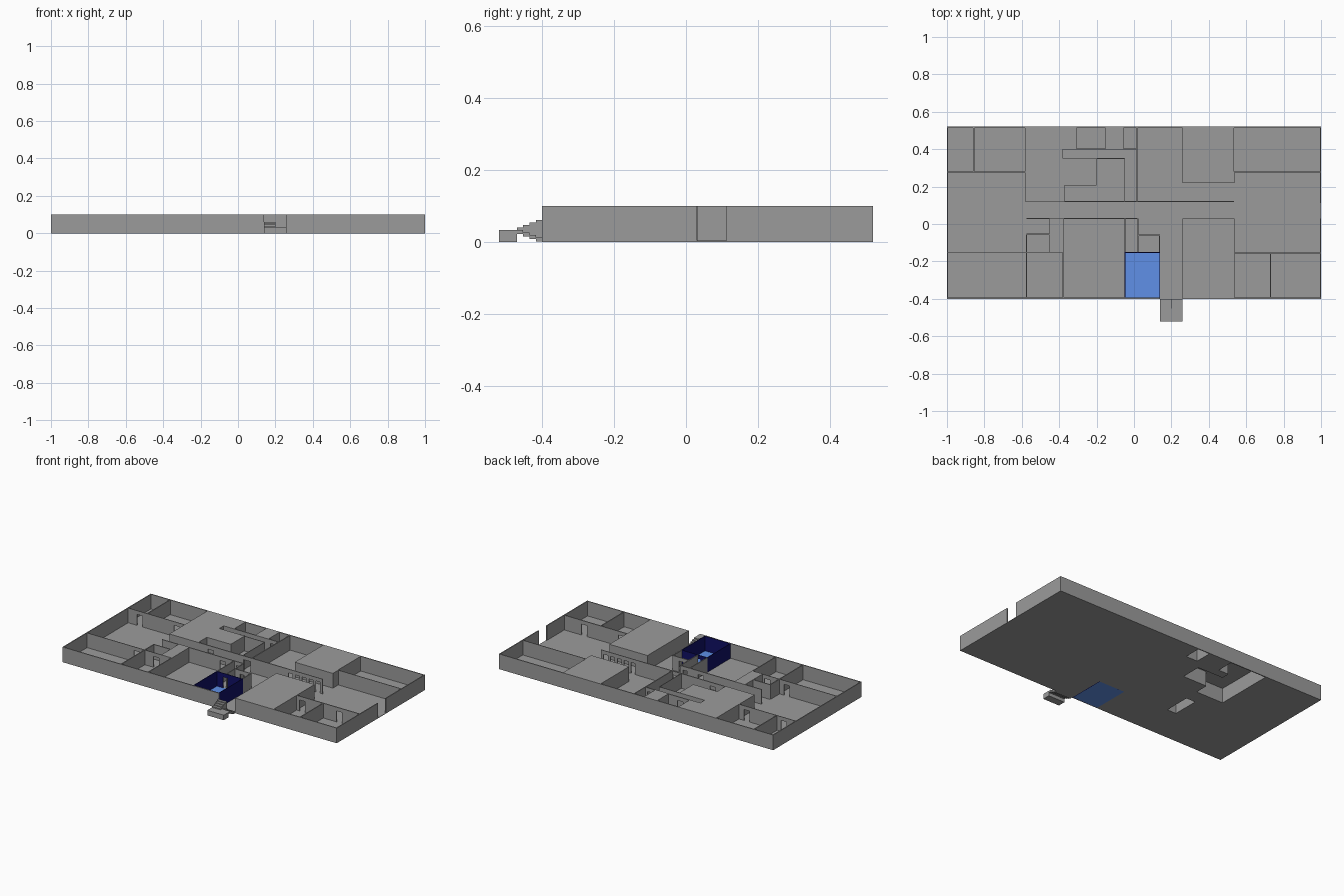
import bpy, bmesh

if "Cube" in bpy.data.objects:
    bpy.data.objects.remove(bpy.data.objects["Cube"])

H = 0.1      # wall height
D = 0.075    # door height
T = 0.006    # wall thickness
F = 0.003    # slab thickness


def material(name, rgb):
    m = bpy.data.materials.new(name)
    m.diffuse_color = (*rgb, 1)
    m.use_nodes = True
    m.node_tree.nodes["Principled BSDF"].inputs["Base Color"].default_value = m.diffuse_color
    return m


grey = material("mid_grey", (0.33, 0.33, 0.33))
blue = material("light_blue", (0.115, 0.28, 0.8))
navy = material("navy", (0.005, 0.005, 0.13))


def boxes(name, items, mat=grey):
    """One object made of axis-aligned boxes (x0, y0, x1, y1, z0, z1)."""
    bm = bmesh.new()
    for x0, y0, x1, y1, z0, z1 in items:
        v = bmesh.ops.create_cube(bm, size=1)["verts"]
        bmesh.ops.scale(bm, verts=v, vec=(x1 - x0, y1 - y0, z1 - z0))
        bmesh.ops.translate(bm, verts=v, vec=((x0 + x1) / 2, (y0 + y1) / 2, (z0 + z1) / 2))
    me = bpy.data.meshes.new(name)
    bm.to_mesh(me)
    bm.free()
    ob = bpy.data.objects.new(name, me)
    bpy.context.collection.objects.link(ob)
    me.materials.append(mat)
    return ob


def wall_x(y, x0, x1, doors=(), t=T, head=D):
    """Wall running along x with doors (start, end); head is the door height."""
    out, a = [], x0
    for d0, d1 in list(doors) + [(x1, x1)]:
        if d0 > a:
            out.append((a, y - t / 2, d0, y + t / 2, 0, H))
        if d1 > d0 and head < H:
            out.append((d0, y - t / 2, d1, y + t / 2, head, H))
        a = d1
    return out


def wall_y(x, y0, y1, doors=(), t=T, head=D):
    """Wall running along y."""
    return [(x - t / 2, b[0], x + t / 2, b[2], b[4], b[5])
            for b in wall_x(0, y0, y1, doors, t, head)]


def slab(rects, z0, z1):
    return [(*r, z0, z1) for r in rects]


# Floors, leaving the service voids open below
boxes("floor", slab([
    (-1, -.4, -.58, .52), (.535, -.4, 1, .52), (.02, .12, .535, .52),
    (-.58, -.4, -.45, .12), (-.45, -.4, -.38, -.15), (-.45, .03, -.38, .12),
    (-.38, -.4, -.05, .12), (-.05, -.15, .14, .12), (.14, -.4, .535, .12),
    (-.375, .12, -.2, .21), (-.2, .12, .02, .35), (-.385, .35, .02, .4),
    (-.31, .4, -.15, .52), (-.06, .4, .02, .52)], 0, F))

# Flat caps over the voids
boxes("void_caps", slab([
    (-.58, .12, -.375, .35), (-.375, .21, -.2, .35), (-.58, .35, -.385, .4),
    (-.58, .4, -.31, .52), (-.15, .4, -.06, .52), (-.45, -.15, -.38, .03)], H - F, H))

# Closed full-height blocks
boxes("solid_blocks", slab([(.26, -.4, .535, .03), (.26, .22, .535, .52)], 0, H))

# Outer walls with the front entrance and the east exit, both full height
h = T / 2
boxes("outer_walls",
      wall_x(-.4 + h, -1, 1, [(.14, .26)], head=H) + wall_x(.52 - h, -1, 1)
      + wall_y(-1 + h, -.4, .52) + wall_y(1 - h, -.4, .52, [(.03, .113)], head=H))

# West wing partitions
boxes("west_walls",
      wall_x(.278, -1, -.58, [(-.93, -.89), (-.66, -.62)], .004)
      + wall_y(-.857, .28, .52)
      + wall_x(-.151, -1, -.38, [(-.65, -.61), (-.51, -.47)], .004)
      + wall_y(-.575, -.4, -.055) + wall_x(-.055, -.575, -.45)
      + wall_y(-.45, -.15, .03) + wall_y(-.378, -.4, .03))

# East wing partitions
boxes("east_walls",
      wall_x(.278, .535, 1, [], .004)
      + wall_y(.535, .22, .28) + wall_y(.535, -.4, .03)
      + wall_x(-.155, .535, 1, [(.56, .6), (.83, .87)])
      + wall_y(.73, -.4, -.155))

# Central corridor and the rooms south of it
boxes("corridor_walls",
      wall_x(.03, -.575, .02, [(-.15, -.11), (-.03, 0)])
      + wall_x(.12, -.58, .26, [(-.3, -.26), (-.04, .01)])
      + wall_y(-.048, -.15, .03) + wall_y(.02, -.15, .03)
      + wall_x(-.06, .02, .14, [(.06, .09)]) + wall_y(.137, -.15, -.06))

# Northern core rooms
boxes("core_walls",
      wall_y(-.58, .12, .52) + wall_y(-.385, .35, .4)
      + wall_x(.4, -.385, .02, [(-.26, -.22), (-.04, 0)])
      + wall_x(.35, -.385, -.05, [], .004)
      + wall_y(-.2, .21, .35, [], .004) + wall_y(-.05, .12, .35, [], .004)
      + wall_x(.21, -.375, -.2) + wall_y(-.375, .12, .21)
      + wall_y(-.31, .4, .52) + wall_y(-.15, .4, .52)
      + wall_y(-.06, .4, .52) + wall_y(.017, .12, .52))

# Row of openings beside the corridor
boxes("corridor_arcade",
      wall_x(.12, .26, .535, [(.285 + i * .05, .315 + i * .05) for i in range(5)], .004))

# Blue room
boxes("blue_room_floor", slab([(-.05, -.4 + T, .14, -.15)], 0, F), blue)
boxes("blue_room_walls",
      wall_y(-.048, -.4 + T, -.15, [], .004) + wall_y(.138, -.4, -.15, [], .004)
      + wall_x(-.152, -.05, .14, [(0, .03)], .004)
      + wall_x(-.4 + T + .001, -.05, .14, [], .002), navy)

# Entrance landing with one flight up and one flight down
boxes("entrance_landing", slab([(.14, -.52, .26, -.47)], 0, .033))
n, d, r = 4, .0175, .007
boxes("stairs_up", [(.14, -.47 + i * d, .2, -.47 + (i + 1) * d,
                     .022 - i * r, .033 + (i + 1) * r) for i in range(n)])
boxes("stairs_down", [(.2, -.47 + i * d, .26, -.47 + (i + 1) * d,
                       .022 - i * r, .033 - i * r) for i in range(n)])
